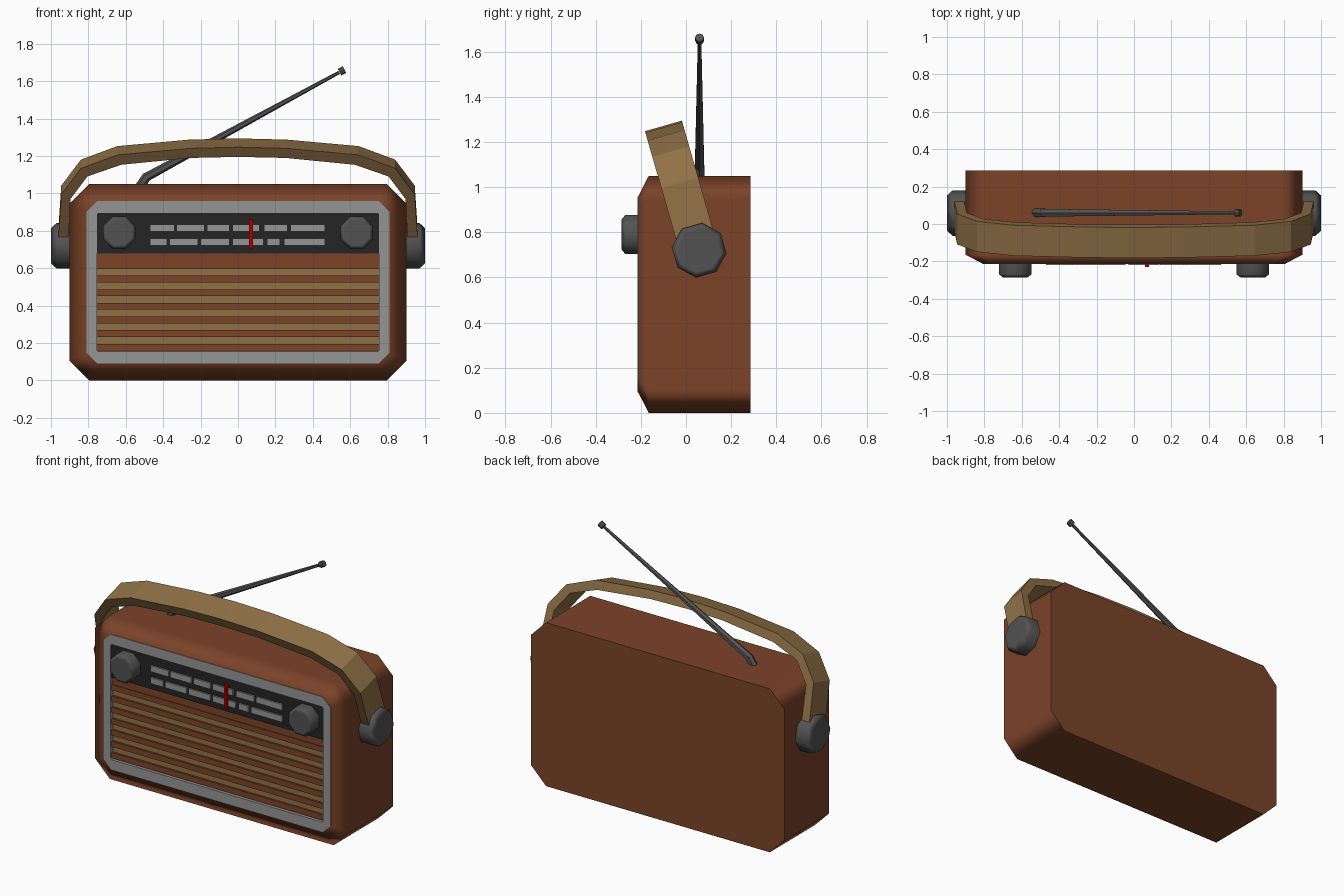
import bpy, bmesh, math
from mathutils import Vector

if "Cube" in bpy.data.objects:
    bpy.data.objects.remove(bpy.data.objects["Cube"])


def material(name, r, g, b):
    m = bpy.data.materials.new(name)
    m.diffuse_color = (r, g, b, 1)
    m.use_nodes = True
    m.node_tree.nodes["Principled BSDF"].inputs["Base Color"].default_value = m.diffuse_color
    return m


BROWN = material("brown_wood", 0.2, 0.056, 0.022)
TAN = material("tan_leather", 0.28, 0.165, 0.062)
EDGE = material("leather_edge", 0.15, 0.085, 0.035)
BLACK = material("black_panel", 0.018, 0.018, 0.018)
RED = material("red_pointer", 0.45, 0.0, 0.0)
STEEL = material("dark_steel", 0.085, 0.085, 0.085)
SILVER = material("silver", 0.3, 0.3, 0.3)


def loft(name, rings, mat=None, smooth=None, caps=True, closed=False):
    """Skin a list of equal-length point rings."""
    bm = bmesh.new()
    vs = [[bm.verts.new(p) for p in ring] for ring in rings]
    n = len(vs[0])
    pairs = list(zip(vs, vs[1:])) + ([(vs[-1], vs[0])] if closed else [])
    for a, b in pairs:
        for i in range(n):
            j = (i + 1) % n
            bm.faces.new((a[i], a[j], b[j], b[i]))
    if caps and not closed:
        bm.faces.new(vs[0])
        bm.faces.new(vs[-1])
    bmesh.ops.recalc_face_normals(bm, faces=bm.faces)
    me = bpy.data.meshes.new(name)
    bm.to_mesh(me)
    bm.free()
    ob = bpy.data.objects.new(name, me)
    bpy.context.collection.objects.link(ob)
    if mat:
        me.materials.append(mat)
    if smooth:
        bpy.ops.object.select_all(action='DESELECT')
        ob.select_set(True)
        bpy.context.view_layer.objects.active = ob
        bpy.ops.object.shade_smooth_by_angle(angle=math.radians(smooth))
        # Large faces stay flat, bevels carry the gradient
        wn = ob.modifiers.new("weighted_normal", 'WEIGHTED_NORMAL')
        wn.keep_sharp = True
        wn.weight = 100
    return ob


def box(name, x0, x1, y0, y1, z0, z1, mat=None):
    ring = lambda y: [(x0, y, z0), (x1, y, z0), (x1, y, z1), (x0, y, z1)]
    return loft(name, [ring(y0), ring(y1)], mat)


def octagon(y, w, z0, z1, c):
    """Rectangle with cut corners in the xz plane."""
    return [(-w + c, y, z0), (w - c, y, z0), (w, y, z0 + c), (w, y, z1 - c),
            (w - c, y, z1), (-w + c, y, z1), (-w, y, z1 - c), (-w, y, z0 + c)]


def turned(name, base, axis, profile, sides, turn=0, mat=None, smooth=None):
    """Round part from (radius, distance) pairs along an axis."""
    base, axis = Vector(base), Vector(axis).normalized()
    side = axis.cross(Vector((0, 1, 0)) if abs(axis.y) < 0.9 else Vector((0, 0, 1))).normalized()
    other = axis.cross(side)
    angles = [turn + 2 * math.pi * i / sides for i in range(sides)]
    rings = [[base + axis * d + r * (side * math.cos(a) + other * math.sin(a))
              for a in angles] for r, d in profile]
    return loft(name, rings, mat, smooth)


# Case with a sloped front edge and a recessed front
loft("case", [octagon(0.285, 0.9, 0, 1.05, 0.105),
              octagon(-0.165, 0.9, 0, 1.05, 0.105),
              octagon(-0.211, 0.81, 0.09, 0.96, 0.055),
              octagon(-0.211, 0.757, 0.152, 0.897, 0.008),
              octagon(-0.185, 0.757, 0.152, 0.897, 0.008)], BROWN, 70)

# Metal surround
loft("front_frame", [octagon(-0.205, 0.809, 0.091, 0.959, 0.055),
                     octagon(-0.215, 0.809, 0.091, 0.959, 0.055),
                     octagon(-0.215, 0.755, 0.155, 0.895, 0.008),
                     octagon(-0.188, 0.755, 0.155, 0.895, 0.008)], SILVER, closed=True)

# Grille: tan backing with brown slats
box("grille_backing", -0.755, 0.755, -0.192, -0.18, 0.153, 0.68, TAN)
box("grille_top_strip", -0.755, 0.755, -0.2, -0.185, 0.632, 0.682, BROWN)
for i in range(7):
    z = 0.178 + i * 0.0728
    box(f"grille_slat_{i + 1}", -0.755, 0.755, -0.204, -0.185, z - 0.018, z + 0.018, BROWN)

# Dial panel, scale marks and pointer
box("dial_panel", -0.755, 0.755, -0.207, -0.185, 0.68, 0.896, BLACK)
rows = {0.816: [(-.47, -.34), (-.33, -.18), (-.165, -.045), (-.03, .115), (.14, .265), (.28, .465)],
        0.74: [(-.47, -.38), (-.365, -.215), (-.2, -.045), (-.03, .135), (.155, .225), (.245, .465)]}
for z, marks in rows.items():
    for x0, x1 in marks:
        box("dial_mark", x0, x1, -0.218, -0.2, z - 0.019, z + 0.019, SILVER)
box("dial_pointer", 0.06, 0.08, -0.23, -0.2, 0.705, 0.86, RED)

# Front knobs and side pivots
for s in (-1, 1):
    turned("tuning_knob", (s * 0.635, -0.2, 0.79), (0, -1, 0),
           [(0.093, 0), (0.093, 0.07), (0.072, 0.085)], 8, math.pi / 8, STEEL, 60)
    turned("handle_pivot", (s * 0.89, 0.058, 0.72), (s, 0, 0),
           [(0.122, 0), (0.122, 0.08), (0.095, 0.11)], 8,
           math.radians(22.5 + s * 16), STEEL, 60)

# Strap handle: outer and inner outlines in a plane tilted forward
tilt = math.radians(16)
half = [(0.965, 0.0, 0.91, 0.0), (0.945, 0.31, 0.895, 0.285), (0.84, 0.455, 0.805, 0.41),
        (0.645, 0.53, 0.625, 0.475), (0.26, 0.566, 0.255, 0.513)]
path = half + [(0, 0.573, 0, 0.519)] + [(-a, b, -c, d) for a, b, c, d in reversed(half)]


def on_tilt(x, u, v):
    return (x, 0.058 - u * math.sin(tilt) + v * math.cos(tilt),
            0.72 + u * math.cos(tilt) + v * math.sin(tilt))


handle = loft("carry_handle", [[on_tilt(xo, uo, -0.085), on_tilt(xo, uo, 0.085),
                                on_tilt(xi, ui, 0.085), on_tilt(xi, ui, -0.085)]
                               for xo, uo, xi, ui in path], TAN)
handle.data.materials.append(EDGE)
for face in handle.data.polygons:
    if face.normal.y < -0.9:
        face.material_index = 1

# Telescopic aerial with a bent foot and a tip
foot, bend, tip = Vector((-0.53, 0.06, 1.03)), Vector((-0.49, 0.06, 1.087)), Vector((0.55, 0.06, 1.652))
direction = (tip - bend).normalized()
turned("aerial_foot", foot, bend - foot, [(0.025, 0), (0.025, (bend - foot).length + 0.005)], 6, 0, STEEL)
turned("aerial_rod", bend - direction * 0.01, direction,
       [(0.024, 0), (0.009, (tip - bend).length)], 6, 0, STEEL)
turned("aerial_tip", tip - direction * 0.008, direction,
       [(0.02, 0), (0.02, 0.03)], 8, 0, STEEL)
